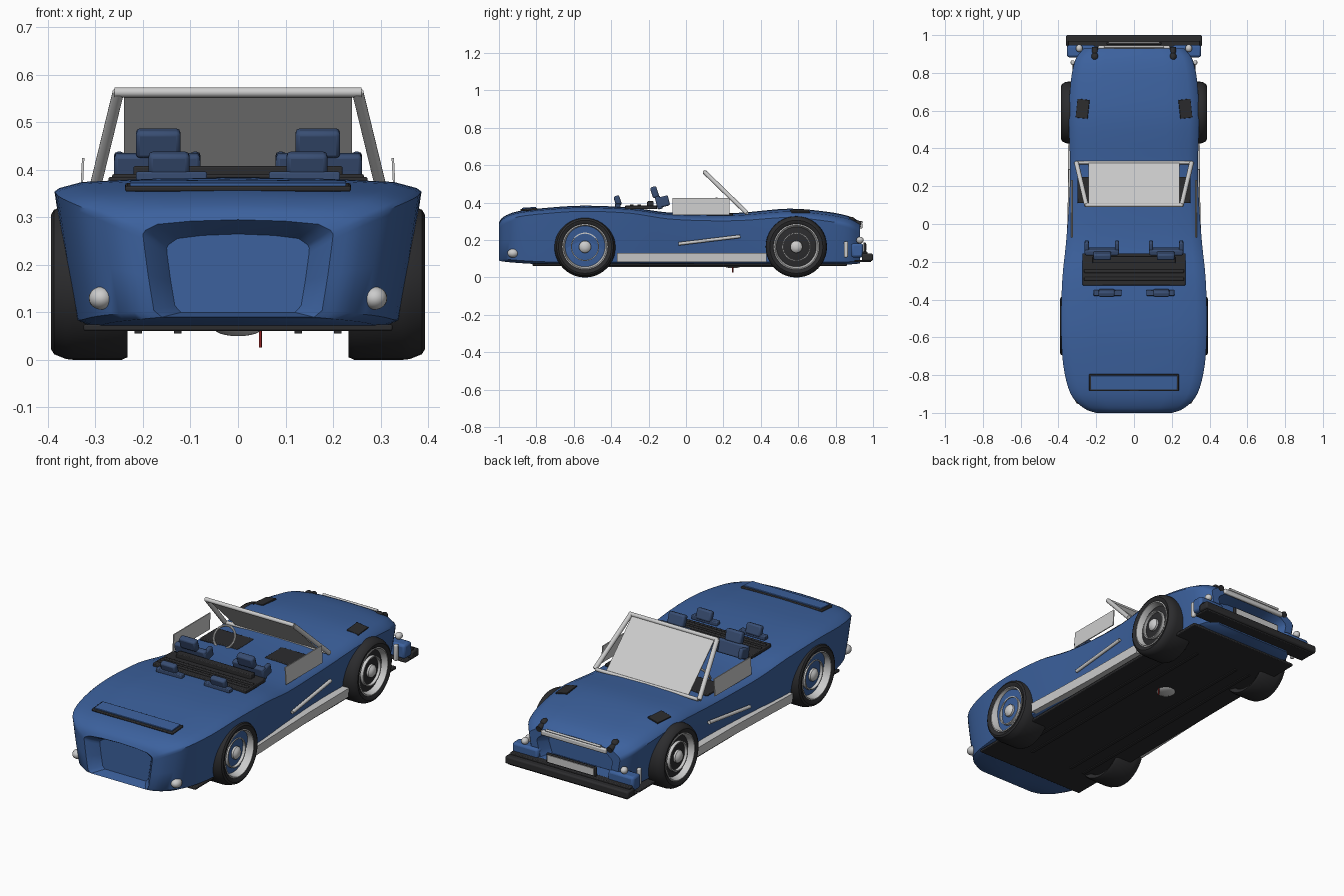
import bpy, bmesh, math
from mathutils import Vector

if "Cube" in bpy.data.objects:
    bpy.data.objects.remove(bpy.data.objects["Cube"])


def mat(name, c):
    m = bpy.data.materials.new(name)
    m.diffuse_color = (*c, 1)
    m.use_nodes = True
    m.node_tree.nodes["Principled BSDF"].inputs["Base Color"].default_value = m.diffuse_color
    return m


BLUE = mat("paint_blue", (0.045, 0.12, 0.34))
DARK = mat("rubber_dark", (0.025, 0.025, 0.027))
SEAT = mat("seat_blue", (0.04, 0.075, 0.17))
RED = mat("red", (0.3, 0.02, 0.02))


def finish(ob, name, m, angle=35):
    ob.name = name
    if m:
        ob.data.materials.append(m)
    bpy.ops.object.select_all(action='DESELECT')
    ob.select_set(True)
    bpy.context.view_layer.objects.active = ob
    bpy.ops.object.shade_smooth_by_angle(angle=math.radians(angle))
    return ob


def loft(name, rings, m=None, caps=True, angle=35):
    """Skin a list of closed rings."""
    bm = bmesh.new()
    vs = [[bm.verts.new(p) for p in r] for r in rings]
    n = len(rings[0])
    for a, b in zip(vs, vs[1:]):
        for i in range(n):
            j = (i + 1) % n
            bm.faces.new((a[i], a[j], b[j], b[i]))
    if caps:
        bm.faces.new(vs[0])
        bm.faces.new(vs[-1])
    bmesh.ops.recalc_face_normals(bm, faces=bm.faces)
    me = bpy.data.meshes.new(name)
    bm.to_mesh(me)
    bm.free()
    ob = bpy.data.objects.new(name, me)
    bpy.context.collection.objects.link(ob)
    return finish(ob, name, m, angle)


def box(name, loc, size, m=None, rot=(0, 0, 0), bevel=0.004):
    bpy.ops.mesh.primitive_cube_add(size=1, location=loc, rotation=[math.radians(a) for a in rot])
    ob = bpy.context.object
    ob.scale = size
    bpy.ops.object.transform_apply(location=False, rotation=False, scale=True)
    if bevel:
        b = ob.modifiers.new("bevel", 'BEVEL')
        b.width = bevel
        b.segments = 2
    return finish(ob, name, m)


def tube(name, a, b, r, m=None):
    a, b = Vector(a), Vector(b)
    bpy.ops.mesh.primitive_cylinder_add(vertices=16, radius=r, depth=(b - a).length, location=(a + b) / 2)
    ob = bpy.context.object
    ob.rotation_euler = (b - a).to_track_quat('Z', 'Y').to_euler()
    return finish(ob, name, m)


def ball(name, loc, size, m=None):
    bpy.ops.mesh.primitive_uv_sphere_add(segments=20, ring_count=12, radius=1, location=loc)
    bpy.context.object.scale = size
    return finish(bpy.context.object, name, m)


def lathe(name, prof, cy, cz, side, m=None, caps=False):
    """Turn (x, radius) points about an axle parallel to x."""
    rings = [[(side * x, cy + r * math.cos(t * math.tau / 40), cz + r * math.sin(t * math.tau / 40))
              for t in range(40)] for x, r in prof]
    return loft(name, rings, m, caps)


# Body shell: stations along the car (y, half width, bottom, top)
stations = [(-1.0, .20, .09, .295), (-.975, .265, .085, .325), (-.9, .335, .078, .354),
            (-.75, .374, .07, .372), (-.55, .386, .07, .384), (-.3, .38, .07, .374),
            (-.1, .36, .07, .348), (.1, .345, .07, .342), (.3, .338, .07, .347),
            (.55, .345, .07, .368), (.75, .335, .07, .352), (.87, .31, .07, .328),
            (.93, .265, .075, .298)]


def spline(p0, p1, p2, p3, t):
    return tuple(.5 * (2 * b + (c - a) * t + (2 * a - 5 * b + 4 * c - d) * t * t
                       + (3 * b - a - 3 * c + d) * t ** 3) for a, b, c, d in zip(p0, p1, p2, p3))


def section(y, w, zb, zt):
    zs = zt - .03 - .02 * max(0, min(1, y + .3))
    zm = (zb + zs) / 2
    half = [(.8 * w, zb), (.885 * w, zb + .014), (.945 * w, zm), (.995 * w, zs - .012),
            (w, zs), (.975 * w, zs + .25 * (zt - zs)), (.85 * w, zs + .68 * (zt - zs)), (.5 * w, zt - .003)]
    pts = [(0, zb)] + half + [(0, zt)] + [(-x, z) for x, z in reversed(half)]
    return [(x, y, z) for x, z in pts]


rings = [section(-.94, .15, .10, .265), section(-.975, .175, .095, .28)]   # recessed tail panel
last = len(stations) - 1
for i in range(last):
    q = [stations[max(0, min(last, i + k))] for k in (-1, 0, 1, 2)]
    rings += [section(*spline(*q, t / 4)) for t in range(4)]
rings += [section(*stations[-1]), section(.93, .22, .11, .275), section(.86, .20, .12, .26)]  # grille recess
loft("body", rings, BLUE, angle=40)

# Underbody
box("floor_pan", (0, .02, .068), (.65, 1.68, .014), DARK)
for x in (-.21, -.127, .127, .21):
    box("floor_rib", (x, 0, .061), (.016, 1.3, .01), DARK, bevel=0)
ball("sump_bowl", (0, .25, .066), (.05, .05, .016))
tube("drain_rod", (.047, .25, .026), (.047, .25, .065), .003, RED)

for s in (1, -1):
    # Wheels
    for cy, dx in ((.59, -.004), (-.54, .003)):
        lathe("tyre", [(.30, .12), (.245, .135), (.232, .158), (.245, .164), (.345, .164), (.362, .162),
                       (.384 + dx, .152), (.39 + dx, .142), (.388 + dx, .13), (.38 + dx, .12)], cy, .164, s, DARK)
        lathe("rim", [(.384 + dx, .122), (.386 + dx, .116), (.36, .108), (.345, .105)], cy, .164, s)
        lathe("wheel_disc", [(.30, .118), (.35, .118), (.358, .06), (.362, .03)], cy, .164, s,
              BLUE if cy < 0 else DARK, True)
        lathe("trim_ring", [(.35, .076), (.372, .076), (.372, .07), (.35, .07)], cy, .164, s)
        lathe("hub", [(.34, .034), (.372, .032), (.382, .022), (.386, .008)], cy, .164, s, None, True)
    # Side trim and side glass
    sill = [(-.37, .364), (-.2, .357), (.1, .347), (.43, .345)]
    loft("side_sill", [[(s * x, y, .082), (s * (x + .003), y, .13), (s * (x - .04), y, .13),
                        (s * (x - .04), y, .082)] for y, x in sill])
    tube("side_strip", (s * .345, -.04, .18), (s * .338, .29, .22), .009)
    box("side_glass", (s * .328, .08, .38), (.005, .305, .09), None, (0, -s * 3, 0), 0)
    # Windscreen posts and dash panels
    tube("screen_post", (s * .305, .325, .345), (s * .252, .10, .563), .012)
    box("dash_panel", (s * .19, .18, .338), (.22, .14, .014), DARK)
    # Hood vents
    box("hood_vent", (s * .272, .61, .353), (.065, .10, .008), DARK, (0, s * 11, s * 6), .002)
    # Front seats and rear headrests
    box("seat_back", (s * .17, -.145, .40), (.18, .03, .07), SEAT, (14, 0, 0), .008)
    for x in (.09, .25):
        box("seat_bolster", (s * x, -.125, .405), (.022, .07, .055), SEAT, (14, 0, 0), .008)
    box("front_headrest", (s * .168, -.168, .456), (.094, .035, .06), SEAT, (18, 0, 0), .009)
    box("rear_headrest", (s * .145, -.365, .41), (.086, .032, .055), SEAT, (18, 0, 0), .009)
    tube("headrest_post", (s * .145, -.36, .36), (s * .145, -.365, .4), .006, DARK)
    box("rear_seat_wing", (s * .14, -.365, .385), (.15, .03, .022), SEAT)
    # Tail lamps and spoiler feet
    ball("tail_lamp", (s * .288, -.925, .13), (.026, .03, .024))
    box("spoiler_foot", (s * .15, -.84, .358), (.014, .04, .03))
    # Front lamps and bumper ends
    ball("front_lamp", (s * .207, .885, .302), (.02, .022, .022), DARK)
    tube("lamp_pod", (s * .207, .88, .296), (s * .207, .935, .285), .016, DARK)
    box("bumper_end", (s * .28, .915, .145), (.15, .065, .075), BLUE, bevel=.012)
    box("overrider", (s * .325, .855, .15), (.02, .022, .085), bevel=.006)
    ball("marker_lamp", (s * .29, .93, .20), (.018, .02, .018))

# Windscreen
tube("screen_top_bar", (-.26, .10, .563), (.26, .10, .563), .0105)
tube("screen_base_bar", (-.30, .325, .345), (.30, .325, .345), .009)
box("windscreen_glass", (0, .213, .455), (.48, .31, .005), None, (-44, 0, 0), 0)
bpy.ops.mesh.primitive_torus_add(major_radius=.058, minor_radius=.006, major_segments=32, minor_segments=8,
                                 location=(-.17, .13, .375), rotation=(math.radians(55), 0, 0))
finish(bpy.context.object, "steering_wheel", None)

# Rear shelf behind the seats
box("seat_shelf", (0, -.24, .375), (.545, .17, .02), DARK)
box("shelf_rail", (0, -.19, .393), (.44, .035, .03), DARK)
for y in (-.25, -.29):
    box("shelf_slat", (0, y, .386), (.53, .018, .01), DARK)

# Rear spoiler
box("spoiler_base", (0, -.84, .363), (.475, .09, .012), DARK, (4, 0, 0))
box("spoiler_top", (0, -.84, .371), (.455, .074, .008), BLUE, (4, 0, 0), .002)

# Nose and front bumper
box("grille_bar", (0, .935, .275), (.38, .018, .026), bevel=.006)
tube("grille_rod", (-.16, .94, .295), (.16, .94, .295), .006)
box("grille_floor", (0, .9, .125), (.44, .08, .03), BLUE)
box("bumper_lower", (0, .97, .108), (.72, .06, .04), DARK, bevel=.008)
box("bumper_lip", (0, .945, .088), (.70, .09, .012), DARK)
box("bumper_step", (0, .95, .132), (.70, .04, .014), DARK)
box("number_plate", (0, .955, .162), (.29, .014, .05), DARK)
box("plate_face", (0, .963, .162), (.27, .004, .036), None, bevel=0)
